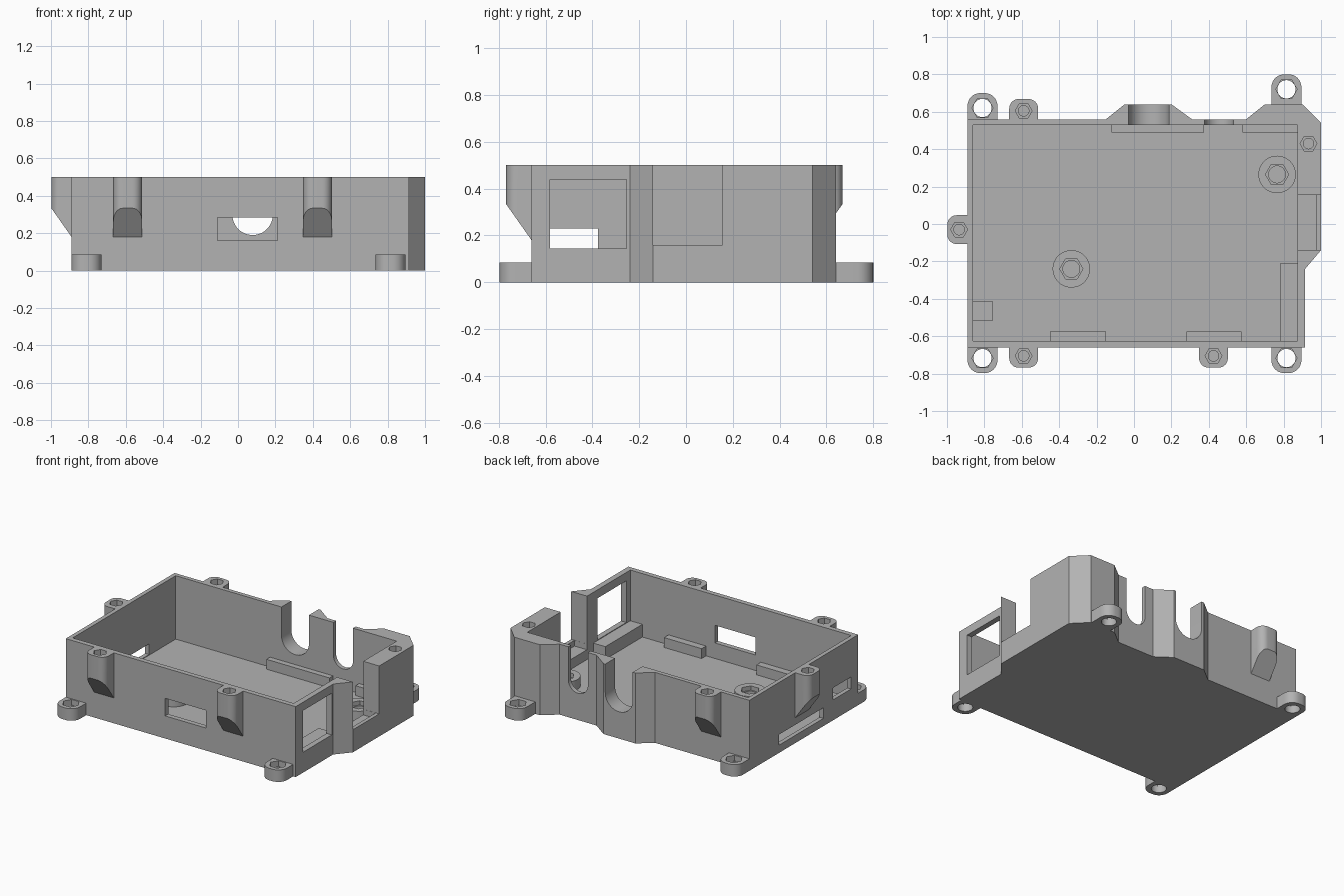
import bpy
import bmesh
from math import sin, cos, pi
from mathutils import Matrix, Vector

if "Cube" in bpy.data.objects:
    bpy.data.objects.remove(bpy.data.objects["Cube"], do_unlink=True)

grey = bpy.data.materials.new("plain grey")
grey.use_nodes = True
colour = (0.45, 0.45, 0.45, 1)
grey.diffuse_color = colour
grey.node_tree.nodes["Principled BSDF"].inputs["Base Color"].default_value = colour

TOP, FLOOR, REST = 0.5, 0.05, 0.12
parts = []


def prism(name, points, z0, z1, matrix=Matrix(), slope=0):
    """Extruded outline; slope lifts the underside towards local -y."""
    bm = bmesh.new()
    low = [bm.verts.new((x, y, z0 - slope * y)) for x, y in points]
    high = [bm.verts.new((x, y, z1)) for x, y in points]
    bm.faces.new(low[::-1])
    bm.faces.new(high)
    for i in range(len(points)):
        j = (i + 1) % len(points)
        bm.faces.new((low[i], low[j], high[j], high[i]))
    bm.transform(matrix)
    bmesh.ops.recalc_face_normals(bm, faces=bm.faces)
    mesh = bpy.data.meshes.new(name)
    bm.to_mesh(mesh)
    bm.free()
    mesh.materials.append(grey)
    ob = bpy.data.objects.new(name, mesh)
    bpy.context.collection.objects.link(ob)
    return ob


def part(*args, **kw):
    ob = prism(*args, **kw)
    parts.append(ob)
    return ob


def cut(target, cutter):
    """Subtract the cutter for good and discard it."""
    mod = target.modifiers.new("cut", "BOOLEAN")
    mod.operation, mod.solver, mod.object = "DIFFERENCE", "EXACT", cutter
    graph = bpy.context.evaluated_depsgraph_get()
    mesh = bpy.data.meshes.new_from_object(target.evaluated_get(graph))
    target.modifiers.clear()
    target.data = mesh
    bpy.data.objects.remove(cutter, do_unlink=True)


def rect(x0, x1, y0, y1):
    return [(x0, y0), (x1, y0), (x1, y1), (x0, y1)]


def ring(x, y, r, n):
    return [(x + r * cos(2 * pi * i / n), y + r * sin(2 * pi * i / n)) for i in range(n)]


def box_cut(target, x0, x1, y0, y1, z0, z1):
    cut(target, prism("cutter", rect(x0, x1, y0, y1), z0, z1))


def screw_hole(target, x, y, top, hex_r, hex_depth, r, bottom):
    """Hexagonal nut pocket above a round bore."""
    cut(target, prism("cutter", ring(x, y, hex_r, 6), top - hex_depth, top + 0.1))
    cut(target, prism("cutter", ring(x, y, r, 32), bottom, top + 0.05))


def tab(w, d, r, n=8):
    """Tab outline with two rounded outer corners, embedded in the wall."""
    arc = [(pi + pi / 2 * i / n) for i in range(n + 1)]
    left = [(-w + r + r * cos(a), -d + r + r * sin(a)) for a in arc]
    right = [(-x, y) for x, y in reversed(left)]
    return [(-w, 0.02)] + left + right + [(w, 0.02)]


def place(x, y, angle):
    return Matrix.Translation((x, y, 0)) @ Matrix.Rotation(angle, 4, "Z")


# Tray shell with widened back and left sides
outline = [(-0.89, -0.66), (0.915, -0.66), (0.915, -0.24), (1, -0.14),
           (1, 0.54), (0.9, 0.64), (0.70, 0.64), (0.6, 0.56), (0.31, 0.56),
           (0.2, 0.64), (-0.05, 0.64), (-0.15, 0.56), (-0.89, 0.56)]
body = part("tray_body", outline, 0, TOP)
box_cut(body, -0.86, 0.875, -0.625, 0.53, FLOOR, 1)

# Side openings: window, open notch with inner pocket, ports, front window
box_cut(body, 0.8, 1.1, -0.58, -0.255, 0.145, 0.44)
box_cut(body, 0.8, 1.1, -0.14, 0.155, 0.16, 1)
box_cut(body, 0.8, 0.973, -0.139, 0.154, REST, 0.3)
box_cut(body, -1, -0.8, -0.58, -0.375, 0.145, 0.23)
box_cut(body, -1, -0.8, -0.27, 0.23, 0.055, 0.13)
box_cut(body, -0.11, 0.21, -0.8, -0.6, 0.16, 0.285)

# Round-bottomed cable slots in the back wall
for x, r in ((0.078, 0.108), (0.455, 0.077)):
    z = 0.19 + r
    arc = [(x + r * cos(pi + pi * i / 24), z + r * sin(pi + pi * i / 24)) for i in range(25)]
    upright = Matrix.Translation((0, 0.8, 0)) @ Matrix.Rotation(pi / 2, 4, "X")
    cut(body, prism("cutter", arc + [(x + r, 1), (x - r, 1)], 0, 0.3, upright))

# Corner screw bore in the thick part of the wall
screw_hole(body, 0.933, 0.43, TOP, 0.045, 0.06, 0.028, 0.25)

# Mounting feet
for name, x, y, angle, d in (("front_right_foot", -0.81, -0.66, 0, 0.137),
                             ("front_left_foot", 0.815, -0.66, 0, 0.137),
                             ("back_right_foot", -0.81, 0.56, pi, 0.14),
                             ("back_left_foot", 0.815, 0.64, pi, 0.16)):
    foot = part(name, tab(0.08, d, 0.068), 0, 0.085, place(x, y, angle))
    hole = place(x, y, angle) @ Vector((0, 0.08 - d, 0))
    screw_hole(foot, hole.x, hole.y, 0.085, 0.057, 0.04, 0.049, -0.1)

# Lid screw lugs with sloped undersides
for name, x, y, angle in (("front_right_lug", -0.59, -0.66, 0),
                          ("front_left_lug", 0.425, -0.66, 0),
                          ("back_right_lug", -0.59, 0.56, pi),
                          ("right_side_lug", -0.89, -0.03, -pi / 2)):
    lug = part(name, tab(0.077, 0.108, 0.05), 0.18, TOP, place(x, y, angle), slope=1.42)
    hole = place(x, y, angle) @ Vector((0, -0.045, 0))
    screw_hole(lug, hole.x, hole.y, TOP, 0.045, 0.06, 0.028, 0.36)

# Board rests along the inner walls
for name, box, top in (("back_rest", (-0.12, 0.375, 0.49, 0.54), REST),
                       ("back_corner_rest", (0.58, 0.885, 0.49, 0.54), REST),
                       ("front_right_rest", (-0.45, -0.15, -0.635, -0.575), REST),
                       ("front_left_rest", (0.28, 0.575, -0.635, -0.575), REST),
                       ("left_rest", (0.78, 0.885, -0.635, -0.21), 0.14),
                       ("right_rest", (-0.87, -0.755, -0.515, -0.415), REST)):
    part(name, rect(*box), FLOOR - 0.01, top)

# Floor screw bosses
for name, x, y in (("front_boss", -0.335, -0.24), ("back_boss", 0.765, 0.265)):
    boss = part(name, ring(x, y, 0.1, 48), FLOOR - 0.01, REST)
    screw_hole(boss, x, y, REST, 0.062, 0.03, 0.045, 0)

bpy.ops.object.select_all(action="DESELECT")
for ob in parts:
    ob.select_set(True)
bpy.context.view_layer.objects.active = body
bpy.ops.object.shade_smooth_by_angle(angle=pi / 6)
